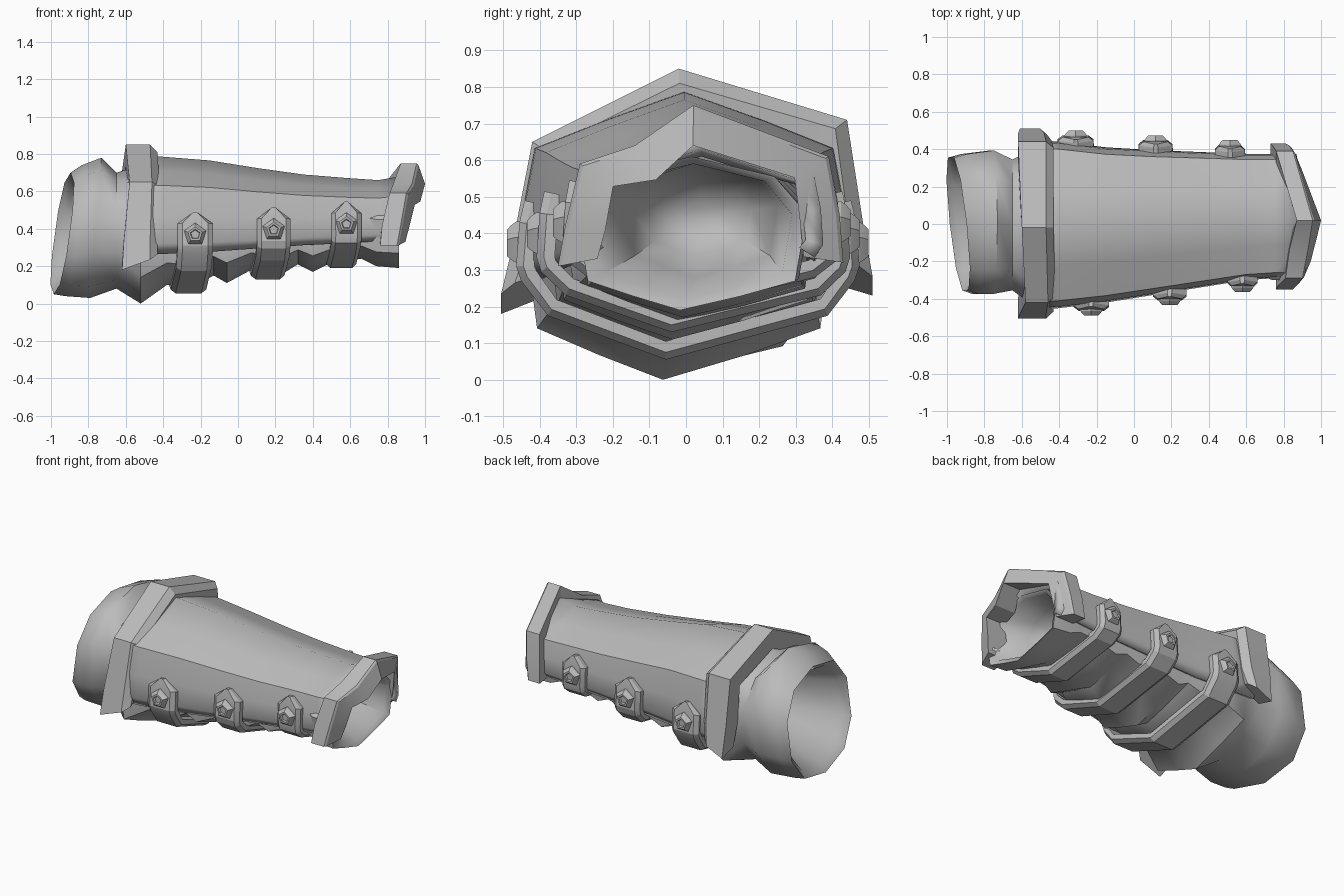
import bpy, bmesh, math
from mathutils import Vector

if "Cube" in bpy.data.objects:
    bpy.data.objects.remove(bpy.data.objects["Cube"])

metal = bpy.data.materials.new("plain grey")
metal.diffuse_color = (0.5, 0.5, 0.5, 1)
metal.use_nodes = True
metal.node_tree.nodes["Principled BSDF"].inputs["Base Color"].default_value = metal.diffuse_color


def finish(name, bm, angle=30, thick=0):
    bmesh.ops.recalc_face_normals(bm, faces=bm.faces)
    me = bpy.data.meshes.new(name)
    bm.to_mesh(me)
    bm.free()
    me.materials.append(metal)
    ob = bpy.data.objects.new(name, me)
    bpy.context.collection.objects.link(ob)
    if thick:
        mod = ob.modifiers.new("thickness", 'SOLIDIFY')
        mod.thickness, mod.offset = thick, -1
    bpy.ops.object.select_all(action='DESELECT')
    ob.select_set(True)
    bpy.context.view_layer.objects.active = ob
    bpy.ops.object.shade_smooth_by_angle(angle=math.radians(angle))
    return ob


def loft(name, rings, closed=True, caps=False, **kw):
    """Skin a list of equal-length point rings."""
    bm = bmesh.new()
    rows = [[bm.verts.new(p) for p in r] for r in rings]
    n = len(rows[0])
    for a, b in zip(rows, rows[1:]):
        for i in range(n if closed else n - 1):
            j = (i + 1) % n
            bm.faces.new((a[i], a[j], b[j], b[i]))
    if caps:
        bm.faces.new(rows[0])
        bm.faces.new(rows[-1])
    return finish(name, bm, **kw)


# Sleeve: folded tube, round at the elbow and V-bottomed along the arm,
# with a hollow pocket at both ends
round_shape = [(math.cos(math.radians(18 + 36 * i)),
                math.sin(math.radians(18 + 36 * i))) for i in range(10)]
vee_shape = [(1, 0.25), (0.72, 0.74), (0, 1), (-0.72, 0.74), (-1, 0.25),
             (-0.9, -0.62), (-0.5, -0.82), (-0.1, -1), (0.42, -0.82),
             (0.9, -0.62)]


def sleeve_ring(x, y0, y1, z0, z1, lean=0.0, turn=0.0):
    pts = []
    for c, s in (round_shape if x < -0.6 else vee_shape):
        if x < -0.6:
            c = math.copysign(abs(c) ** 0.85, c)
            s = math.copysign(abs(s) ** 0.85, s)
        pts.append((x + lean * s - turn * c,
                    (y0 + y1) / 2 + c * (y1 - y0) / 2,
                    (z0 + z1) / 2 + s * (z1 - z0) / 2))
    return pts


sleeve = [
    (-0.45, -0.10, 0.10, 0.32, 0.48), (-0.58, -0.26, 0.26, 0.18, 0.60),
    (-0.90, -0.33, 0.33, 0.09, 0.66, 0.045, 0.04),
    (-0.94, -0.37, 0.37, 0.05, 0.70, 0.045, 0.04),
    (-0.88, -0.39, 0.39, 0.04, 0.74, 0.045, 0.03),
    (-0.76, -0.39, 0.41, 0.03, 0.78, 0.03), (-0.65, -0.37, 0.36, 0.08, 0.70),
    (-0.52, -0.45, 0.41, 0.00, 0.74), (-0.38, -0.39, 0.39, 0.10, 0.72),
    (-0.24, -0.39, 0.39, 0.09, 0.70), (-0.13, -0.37, 0.37, 0.15, 0.69),
    (-0.06, -0.37, 0.37, 0.11, 0.68), (0.07, -0.34, 0.36, 0.18, 0.66),
    (0.24, -0.34, 0.36, 0.16, 0.63), (0.32, -0.30, 0.35, 0.21, 0.62),
    (0.40, -0.30, 0.35, 0.17, 0.62), (0.50, -0.27, 0.34, 0.22, 0.60),
    (0.66, -0.27, 0.34, 0.24, 0.60), (0.74, -0.30, 0.34, 0.20, 0.60),
    (0.86, -0.30, 0.33, 0.19, 0.61), (0.84, -0.25, 0.29, 0.22, 0.59),
    (0.66, -0.16, 0.25, 0.28, 0.59), (0.55, -0.10, 0.18, 0.34, 0.54),
    (0.50, -0.03, 0.10, 0.40, 0.48)]
loft("sleeve", [sleeve_ring(*s) for s in sleeve], caps=True, angle=50)


# Upper plate: arched shell with a soft ridge and turned-in lower edges
def arch(x, yl, yr, edge, top):
    m = (yl + yr) / 2
    h = top - edge
    side = [(0.93, -0.05), (1.0, 0.06), (0.98, 0.36), (0.91, 0.69),
            (0.48, 0.845)]
    left = [(x, m + (yl - m) * a, edge + h * b) for a, b in side]
    right = [(x, m + (yr - m) * a, edge + h * b) for a, b in side[::-1]]
    return left + [(x, m, top)] + right


plate = [(-0.55, -0.46, 0.45, 0.29, 0.79), (-0.40, -0.45, 0.44, 0.29, 0.785),
         (-0.15, -0.42, 0.41, 0.30, 0.765), (0.10, -0.38, 0.395, 0.315, 0.725),
         (0.35, -0.34, 0.385, 0.33, 0.69), (0.60, -0.30, 0.375, 0.34, 0.67),
         (0.75, -0.29, 0.375, 0.35, 0.66), (0.87, -0.29, 0.375, 0.35, 0.68)]
loft("upper_plate", [arch(*p) for p in plate], closed=False, thick=0.05,
     angle=50)


# Rims: angular bands swept over the arch, with a chamfered wrist-side edge;
# lip leans the inner front edge, lift slants the lower ends
def rim(name, path, chamfer, depth, lip, lift):
    rings = []
    mid = Vector((sum(p[0] for p in path) / len(path), 0.38))
    for i, (y, z, x0, x1) in enumerate(path):
        p = Vector((y, z))
        d = (mid - p).normalized()
        up = lift if i in (0, len(path) - 1) else 0

        def at(x, k):
            q = p + d * k
            return (x, q.x, q.y + up * (x - x0) / (x1 - x0))
        rings.append([at(x0, 0.0), at(x1 - chamfer, 0.0), at(x1, chamfer),
                      at(x1 + lip, depth), at(x0, depth)])
    loft(name, rings, caps=True, angle=20)


rim("elbow_rim", [(-0.505, 0.18, -0.62, -0.43), (-0.48, 0.34, -0.61, -0.43),
                  (-0.42, 0.65, -0.58, -0.42), (-0.02, 0.85, -0.60, -0.43),
                  (0.44, 0.71, -0.62, -0.43), (0.485, 0.42, -0.62, -0.44),
                  (0.51, 0.23, -0.61, -0.46)], 0.04, 0.12, -0.01, 0.07)
rim("wrist_rim", [(-0.35, 0.31, 0.76, 0.86), (-0.33, 0.42, 0.77, 0.88),
                  (-0.29, 0.59, 0.81, 0.91), (-0.14, 0.64, 0.83, 0.94),
                  (0.02, 0.75, 0.87, 0.965), (0.39, 0.61, 0.76, 0.86),
                  (0.42, 0.45, 0.74, 0.84), (0.43, 0.32, 0.73, 0.82)],
    0.01, 0.11, 0.035, 0.0)


# Stud: pentagonal boss with a raised ring and sunken centre
def stud(name, x, y, z, out, r):
    prof = [(1.0, -0.02), (1.0, 0.005), (0.85, 0.018), (0.65, 0.03),
            (0.45, 0.03), (0.38, 0.018)]
    rings = [[(x + r * k * math.sin(2 * math.pi * i / 5), y + out * h,
               z + r * k * math.cos(2 * math.pi * i / 5)) for i in range(5)]
             for k, h in prof]
    loft(name, rings, caps=True, angle=20)


# Straps: pointed chamfered bands slung under the sleeve, a stud on each end
straps = [(-0.27, 0.095, -0.455, 0.465, 0.055, 0.37),
          (0.155, 0.09, -0.40, 0.44, 0.13, 0.395),
          (0.55, 0.08, -0.33, 0.415, 0.19, 0.425)]
for k, (x, w, yf, yb, zb, zs) in enumerate(straps, 1):
    m = (yf + yb) / 2
    half = [(0.97, zs + 0.12, 0.012), (1.0, zs + 0.06, w),
            (1.02, zs - 0.06, w), (0.99, zs - 0.10, w),
            (0.83, zb + (zs - zb) * 0.38, w)]
    path = [(m + (yf - m) * a, z, hw) for a, z, hw in half]
    path += [(m - 0.06, zb, w)]
    path += [(m + (yb - m) * a, z, hw) for a, z, hw in half[::-1]]
    rows = []
    for i, (y, z, hw) in enumerate(path):
        a, b = path[max(i - 1, 0)], path[min(i + 1, len(path) - 1)]
        # outward direction, away from the arm
        n = Vector((a[2 - 1] - b[1], b[0] - a[0])).normalized() * -0.05
        if n.dot(Vector((y - m, z - 0.42))) < 0:
            n = -n
        xc = x - 0.09 * y
        rows.append([(xc - hw, y - n.x, z - n.y),
                     (xc - hw, y - n.x * 0.4, z - n.y * 0.4),
                     (xc - hw * 0.72, y, z), (xc + hw * 0.72, y, z),
                     (xc + hw, y - n.x * 0.4, z - n.y * 0.4),
                     (xc + hw, y - n.x, z - n.y)])
    loft(f"strap_{k}", rows, caps=True, angle=20)
    for tag, y, out in (("front", yf, -1), ("back", yb, 1)):
        stud(f"stud_{tag}_{k}", x - 0.09 * y, y + out * 0.004, zs, out, 0.062)
